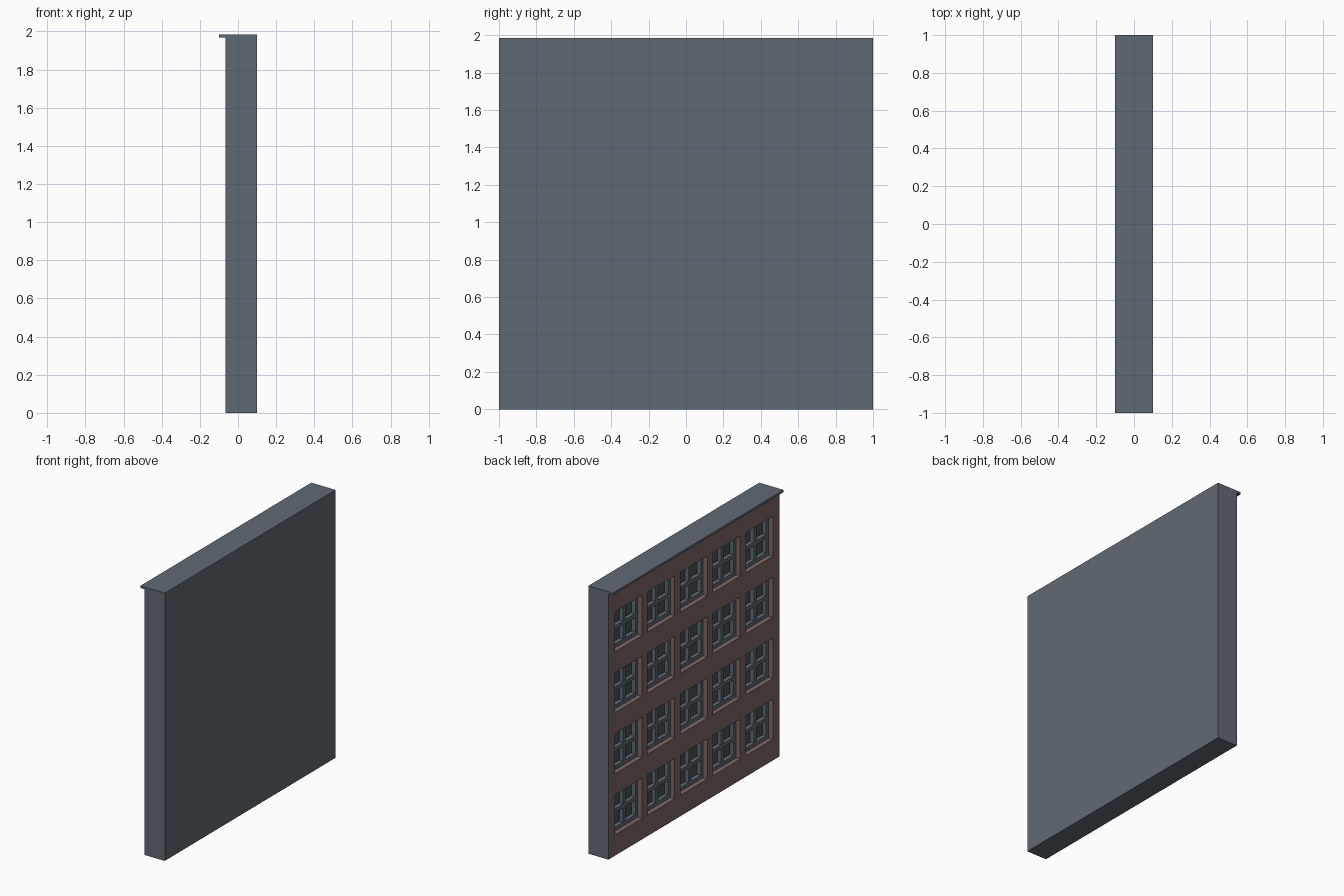
import bpy, bmesh

if "Cube" in bpy.data.objects:
    bpy.data.objects.remove(bpy.data.objects["Cube"])

H, ROOF_Z = 1.984, 1.968         # overall height, underside of the cornice
FACE, BACK = -0.065, 0.10        # street face and back of the wall
REVEAL, SASH = 0.035, 0.03       # brick reveal depth, sash depth


def material(name, rgb):
    m = bpy.data.materials.new(name)
    m.diffuse_color = (*rgb, 1)
    m.use_nodes = True
    m.node_tree.nodes["Principled BSDF"].inputs["Base Color"].default_value = m.diffuse_color
    return m


slate = material("slate_grey", (0.118, 0.142, 0.170))
brick = material("dull_red_brick", (0.205, 0.135, 0.135))
glass = material("dark_glass", (0.065, 0.085, 0.100))


def finish(bm, name, mat):
    me = bpy.data.meshes.new(name)
    bm.to_mesh(me)
    bm.free()
    me.materials.append(mat)
    ob = bpy.data.objects.new(name, me)
    bpy.context.collection.objects.link(ob)


def box(name, lo, hi, mat, open_front=False):
    bm = bmesh.new()
    bmesh.ops.create_cube(bm, size=1)
    for v in bm.verts:
        v.co = [(a + b) / 2 + c * (b - a) for a, b, c in zip(lo, hi, v.co)]
    if open_front:
        bm.normal_update()
        bmesh.ops.delete(bm, geom=[f for f in bm.faces if f.normal.x < -0.9],
                         context='FACES_ONLY')
    finish(bm, name, mat)


def pierced_panel(bm, ys, zs, x0, x1):
    """Flat panel facing -x; every odd/odd cell is an opening with reveals to x1."""
    for i in range(len(ys) - 1):
        for j in range(len(zs) - 1):
            c = [(ys[i], zs[j]), (ys[i], zs[j + 1]),
                 (ys[i + 1], zs[j + 1]), (ys[i + 1], zs[j])]
            if i % 2 and j % 2:
                for p, q in zip(c, c[1:] + c[:1]):
                    bm.faces.new([bm.verts.new(v) for v in
                                  ((x0, *p), (x0, *q), (x1, *q), (x1, *p))])
            else:
                bm.faces.new([bm.verts.new((x0, *p)) for p in c])


# window layout: five columns, four rows
cols = [(k * 0.383 - 0.158, k * 0.383 + 0.158) for k in range(-2, 3)]
rows = [(0.155 + k * 0.452, 0.452 + k * 0.452) for k in range(4)]

# wall sides and back
box("wall_body", (FACE, -1, 0), (BACK, 1, ROOF_Z), slate, open_front=True)

# roof slab with overhanging cornice
box("roof_cornice", (-0.10, -1, ROOF_Z), (BACK, 1, H), slate)

# brick facade with window openings
bm = bmesh.new()
pierced_panel(bm, [-1, *sum(cols, ()), 1], [0, *sum(rows, ()), ROOF_Z],
              FACE, FACE + REVEAL)
bmesh.ops.remove_doubles(bm, verts=bm.verts[:], dist=1e-5)
finish(bm, "brick_facade", brick)


def split(lo, hi, rim=0.028, bar=0.028):
    mid = (lo + hi) / 2
    return [lo, lo + rim, mid - bar / 2, mid + bar / 2, hi - rim, hi]


# four-pane sashes
sashes, panes = bmesh.new(), bmesh.new()
xs, xg = FACE + REVEAL, FACE + REVEAL + SASH
for y0, y1 in cols:
    for z0, z1 in rows:
        pierced_panel(sashes, split(y0, y1), split(z0, z1), xs, xg)
        pierced_panel(panes, [y0, y1], [z0, z1], xg, xg)
bmesh.ops.remove_doubles(sashes, verts=sashes.verts[:], dist=1e-5)
finish(sashes, "window_sashes", slate)
finish(panes, "window_glass", glass)
